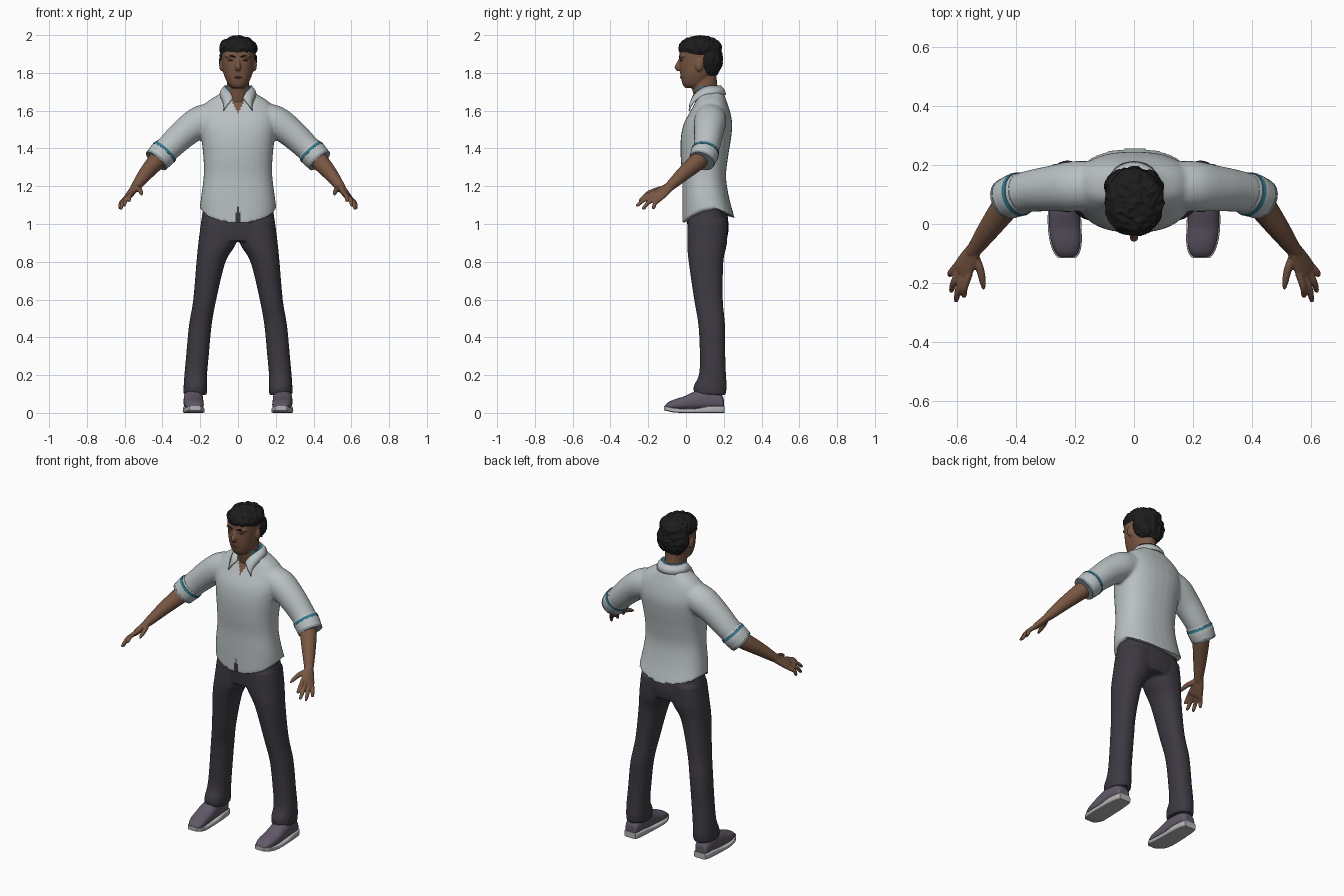
import bpy, bmesh, math, random
from mathutils import Vector, Matrix

cube = bpy.data.objects.get("Cube")
if cube:
    bpy.data.objects.remove(cube)
random.seed(4)


def material(name, r, g, b):
    m = bpy.data.materials.new(name)
    m.use_nodes = True
    m.diffuse_color = (r, g, b, 1)
    node = next(n for n in m.node_tree.nodes if n.type == 'BSDF_PRINCIPLED')
    node.inputs["Base Color"].default_value = (r, g, b, 1)
    node.inputs["Roughness"].default_value = 0.8
    return m


SHIRT = material("pale grey cloth", .49, .53, .54)
CUFF = material("grey lining", .26, .32, .35)
TEAL = material("teal trim", .03, .2, .27)
SKIN = material("brown skin", .19, .095, .055)
LIPS = material("dark skin", .11, .05, .033)
HAIR = material("black hair", .012, .012, .013)
PANTS = material("charcoal cloth", .045, .042, .052)
SHOE = material("mauve leather", .12, .1, .135)
SOLE = material("light rubber", .45, .45, .46)


def section(c, u, v, p=2.0, n=32):
    """Superellipse ring around c."""
    pts = []
    for i in range(n):
        a = 2 * math.pi * i / n
        k, s = math.cos(a), math.sin(a)
        pts.append(c + u * math.copysign(abs(k) ** (2 / p), k)
                   + v * math.copysign(abs(s) ** (2 / p), s))
    return pts


def loft(bm, rings, sub=4):
    """Closed skin through rings, smoothed along its length."""
    fine, last = [], len(rings) - 1
    for i in range(last):
        q = [rings[max(0, min(last, i + k))] for k in (-1, 0, 1, 2)]
        for j in range(sub):
            t = j / sub
            fine.append([b + (c - a) * t / 2 + (a - b * 2.5 + c * 2 - d / 2) * t * t
                         + (b * 1.5 - a / 2 - c * 1.5 + d / 2) * t ** 3
                         for a, b, c, d in zip(*q)])
    fine.append(rings[-1])
    vs = [[bm.verts.new(p) for p in ring] for ring in fine]
    n = len(vs[0])
    for lo, hi in zip(vs, vs[1:]):
        for i in range(n):
            bm.faces.new((lo[i], lo[(i + 1) % n], hi[(i + 1) % n], hi[i]))
    bm.faces.new(vs[0])
    bm.faces.new(vs[-1])


def body(bm, rows, p=2.3):
    """Rows of z, x0, x1, front y, back y."""
    loft(bm, [section(Vector(((a + b) / 2, (f + k) / 2, z)), Vector(((b - a) / 2, 0, 0)),
                      Vector((0, (k - f) / 2, 0)), p) for z, a, b, f, k in rows])


def limb(bm, pts, s=1, ref=(0, 1, 0), n=20):
    """Tube through x, y, z, radius and optional second radius; s mirrors x."""
    c = [Vector((p[0] * s, p[1], p[2])) for p in pts]
    ref = Vector((ref[0] * s, ref[1], ref[2]))
    rings = []
    for i, p in enumerate(pts):
        d = (c[min(i + 1, len(c) - 1)] - c[max(i - 1, 0)]).normalized()
        u = (ref - d * ref.dot(d)).normalized()
        rings.append(section(c[i], u * p[3], d.cross(u) * p[-1], 2, n))
    loft(bm, rings)


def ball(bm, c, r, rot=None):
    m = Matrix.Translation(c) @ (rot or Matrix()) @ Matrix.Diagonal((*r, 1))
    bmesh.ops.create_icosphere(bm, subdivisions=3, radius=1, matrix=m)


def finish(name, bm, mats, voxel=0, smooth=0):
    bmesh.ops.recalc_face_normals(bm, faces=bm.faces)
    me = bpy.data.meshes.new(name)
    bm.to_mesh(me)
    bm.free()
    ob = bpy.data.objects.new(name, me)
    bpy.context.collection.objects.link(ob)
    if voxel:  # fuse overlapping volumes into one skin
        r = ob.modifiers.new("fuse", 'REMESH')
        r.mode, r.voxel_size = 'VOXEL', voxel
        s = ob.modifiers.new("soften", 'SMOOTH')
        s.factor, s.iterations = .5, smooth
        dg = bpy.context.evaluated_depsgraph_get()
        ob.data = bpy.data.meshes.new_from_object(ob.evaluated_get(dg))
        ob.modifiers.clear()
    ob.data.materials.clear()
    for m in mats:
        ob.data.materials.append(m)
    return ob


SIDES = (1, -1)

# Shirt: torso with curved hem, plus sleeves
bm = bmesh.new()
rows = [(1.06, .203, -.02, .258), (1.14, .196, -.02, .228), (1.25, .182, -.02, .212),
        (1.35, .183, -.028, .222), (1.45, .194, -.028, .238), (1.53, .205, -.012, .245),
        (1.6, .198, .025, .232), (1.65, .16, .05, .215), (1.69, .095, .06, .2),
        (1.715, .07, .065, .185)]
rings = [section(Vector((0, (f + b) / 2, z)), Vector((w, 0, 0)),
                 Vector((0, (b - f) / 2, 0)), 2.4) for z, w, f, b in rows]
for v in rings[0]:
    k = (v.y - .119) / .139
    v.z = 1.09 - (.09 if k < 0 else .06) * abs(k) ** 1.5
loft(bm, rings)
for s in SIDES:
    limb(bm, [(.1, .13, 1.57, .08), (.2, .128, 1.54, .086), (.28, .12, 1.485, .078),
              (.36, .11, 1.41, .07), (.41, .095, 1.36, .066)], s)
shirt = finish("shirt", bm, [SHIRT, SKIN, PANTS], .008, 8)
for f in shirt.data.polygons:
    x, y, z = f.center
    if y < .1 and z > 1.585 and abs(x) < (z - 1.585) * .45:
        f.material_index = 1  # open neck
    if y < .03 and z < 1.09 and abs(x) < .004 + (1.09 - z) * .12:
        f.material_index = 2  # front slit

# Collar
bm = bmesh.new()
cols, n = [], 40
for i in range(n + 1):
    t = 2 * i / n - 1
    a = math.radians(150) * t
    w = max(0, (abs(t) - .55) / .45) ** 1.5
    sx = math.copysign(1, t)
    k, c = math.sin(a), math.cos(a)
    top = Vector((.074 * k, .113 + .074 * c, 1.732)).lerp(Vector((.026 * sx, .03, 1.665)), w)
    low = Vector((.1 * k, .113 + .1 * c, 1.685)).lerp(Vector((.078 * sx, .014, 1.6)), w)
    mid = (top + low) / 2 + Vector((k, c, 0)) * .006
    cols.append([bm.verts.new(p) for p in (top, mid, low)])
for a, b in zip(cols, cols[1:]):
    for j in (0, 1):
        bm.faces.new((a[j], b[j], b[j + 1], a[j + 1]))
collar = finish("collar", bm, [SHIRT])
collar.modifiers.new("thickness", 'SOLIDIFY').thickness = .008

# Collar lining
bm = bmesh.new()
limb(bm, [(0, .113, 1.7, .072), (0, .113, 1.728, .07)], n=32)
finish("collar_lining", bm, [TEAL])

# Rolled cuffs and trim
for s, side in zip(SIDES, ("left", "right")):
    bm = bmesh.new()
    limb(bm, [(.375, .105, 1.397, .069), (.4, .098, 1.37, .074), (.428, .086, 1.34, .07)], s)
    finish(side + "_cuff", bm, [SHIRT])
    bm = bmesh.new()
    limb(bm, [(.383, .103, 1.388, .0735), (.393, .1, 1.377, .0755)], s)
    finish(side + "_cuff_trim", bm, [TEAL])
    bm = bmesh.new()
    limb(bm, [(.426, .087, 1.342, .0715), (.434, .083, 1.333, .069)], s)
    finish(side + "_cuff_edge", bm, [CUFF])

# Forearms and hands
SPREAD = Vector((.68, .43, -.6))
PALM = Vector((.58, -.155, 1.147))
TIPS = [(-.032, (.578, -.25, 1.12)), (-.011, (.605, -.265, 1.095)),
        (.011, (.622, -.232, 1.078)), (.031, (.627, -.175, 1.08))]
for s, side in zip(SIDES, ("left", "right")):
    bm = bmesh.new()
    limb(bm, [(.39, .1, 1.385, .05), (.43, .065, 1.335, .048), (.49, -.015, 1.265, .038),
              (.54, -.085, 1.2, .026), (.55, -.1, 1.187, .022)], s)
    limb(bm, [(.535, -.075, 1.207, .024, .02), (.555, -.11, 1.18, .034, .02),
              (*PALM, .042, .017), (.587, -.17, 1.137, .034, .01)], s, SPREAD)
    for off, tip in TIPS:
        a, b = PALM + SPREAD * off, Vector(tip)
        m = a.lerp(b, .5) + Vector((.006, -.006, .006))
        limb(bm, [(*a, .0125), (*m, .0115), (*a.lerp(b, .9), .009), (*b, .004)], s, SPREAD)
    limb(bm, [(.545, -.1, 1.19, .016), (.523, -.15, 1.182, .014),
              (.513, -.195, 1.167, .011), (.51, -.222, 1.155, .005)], s, SPREAD)
    finish(side + "_forearm_and_hand", bm, [SKIN], .004, 4)

# Trousers
bm = bmesh.new()
body(bm, [(1.16, -.17, .17, .005, .2), (1.05, -.19, .19, .005, .22),
          (.97, -.2, .2, .008, .225), (.91, -.195, .195, .015, .215)])
for s in SIDES:
    legs = [(1.02, -.01, .195, .01, .22), (.9, .008, .21, .006, .217), (.8, .066, .22, .014, .198),
            (.6, .115, .237, .043, .195), (.46, .14, .26, .066, .207), (.3, .155, .275, .073, .208),
            (.2, .164, .284, .068, .212), (.14, .163, .288, .04, .216), (.095, .165, .288, .045, .21)]
    body(bm, [(z, a * s, b * s, f, k) for z, a, b, f, k in legs], 2.2)
finish("trousers", bm, [PANTS], .008, 6)

# Shoes
OUTLINE = [(.2, .236, .034, .075), (.18, .236, .043, .105), (.12, .236, .05, .13),
           (.05, .236, .052, .115), (-.01, .235, .053, .088), (-.06, .231, .05, .072),
           (-.095, .228, .04, .056), (-.113, .227, .026, .04)]
for s, side in zip(SIDES, ("left", "right")):
    bm = bmesh.new()
    loft(bm, [section(Vector((x * s, y, (h + .015) / 2)), Vector((w, 0, 0)),
                      Vector((0, 0, (h - .015) / 2)), 2.4) for y, x, w, h in OUTLINE])
    finish(side + "_shoe", bm, [SHOE], .005, 4)
    bm = bmesh.new()
    rings = []
    for y, x, w, h in OUTLINE:
        lift = max(0, -.05 - y) * .2
        thick = .036 if y > .06 else .024
        rings.append(section(Vector((x * s, y * 1.02, lift + thick / 2)), Vector((w + .004, 0, 0)),
                             Vector((0, 0, thick / 2)), 7))
    loft(bm, rings)
    finish(side + "_sole", bm, [SOLE])

# Head, neck, nose and ears
bm = bmesh.new()
body(bm, [(z, -w, w, f, b) for z, w, f, b in [
    (1.72, .03, -.004, .06), (1.74, .052, -.018, .1), (1.78, .071, -.028, .135),
    (1.82, .081, -.033, .165), (1.87, .087, -.035, .18), (1.92, .088, -.034, .18),
    (1.96, .075, -.015, .165), (1.985, .04, .03, .12)]])
body(bm, [(1.62, -.07, .07, .055, .18), (1.69, -.062, .062, .038, .175),
          (1.74, -.058, .058, .03, .165), (1.82, -.058, .058, .03, .16)], 2)
limb(bm, [(0, -.028, 1.88, .008), (0, -.039, 1.853, .01), (0, -.046, 1.832, .015),
          (0, -.036, 1.815, .012)])
for s in SIDES:
    ball(bm, (.088 * s, .07, 1.84), (.012, .02, .032))
    ball(bm, (.036 * s, -.018, 1.887), (.03, .016, .008))  # brow ridge
finish("head", bm, [SKIN], .005, 4)

# Facial features
bm = bmesh.new()
for s in SIDES:
    limb(bm, [(.014, -.034, 1.883, .003), (.04, -.029, 1.891, .005), (.066, -.011, 1.883, .002)], s)
finish("eyebrows", bm, [HAIR])
bm = bmesh.new()
for s in SIDES:
    limb(bm, [(.02, -.029, 1.866, .003), (.036, -.026, 1.868, .005), (.053, -.017, 1.866, .003)], s)
limb(bm, [(-.024, -.02, 1.775, .003), (0, -.027, 1.777, .006), (.024, -.02, 1.775, .003)])
finish("eyes_and_lips", bm, [LIPS])

# Hair: crown, back and random tufts
bm = bmesh.new()
CROWN = (Vector((0, .075, 1.925)), Vector((.1, .115, .068)))
BACK = (Vector((0, .122, 1.87)), Vector((.098, .068, .1)))
for c, r in (CROWN, BACK):
    ball(bm, c, r)
for i in range(150):
    c, r = CROWN if i % 5 < 3 else BACK
    d = Vector([random.gauss(0, 1) for _ in range(3)]).normalized()
    if c is CROWN[0]:
        d.z = abs(d.z)
    else:
        d.y = abs(d.y)
    rot = (d.to_track_quat('Z', 'Y') @ Vector((0, 1, 0)).rotation_difference(
        Vector((math.sin(i), math.cos(i), 0)))).to_matrix().to_4x4()
    ball(bm, c + d * r * .93, (.007, .024, .013), rot)
finish("hair", bm, [HAIR], .005, 1)

bpy.ops.object.select_all(action='DESELECT')
for ob in bpy.context.collection.objects:
    if ob.type == 'MESH':
        ob.select_set(True)
        bpy.context.view_layer.objects.active = ob
bpy.ops.object.shade_smooth_by_angle(angle=math.radians(45))
